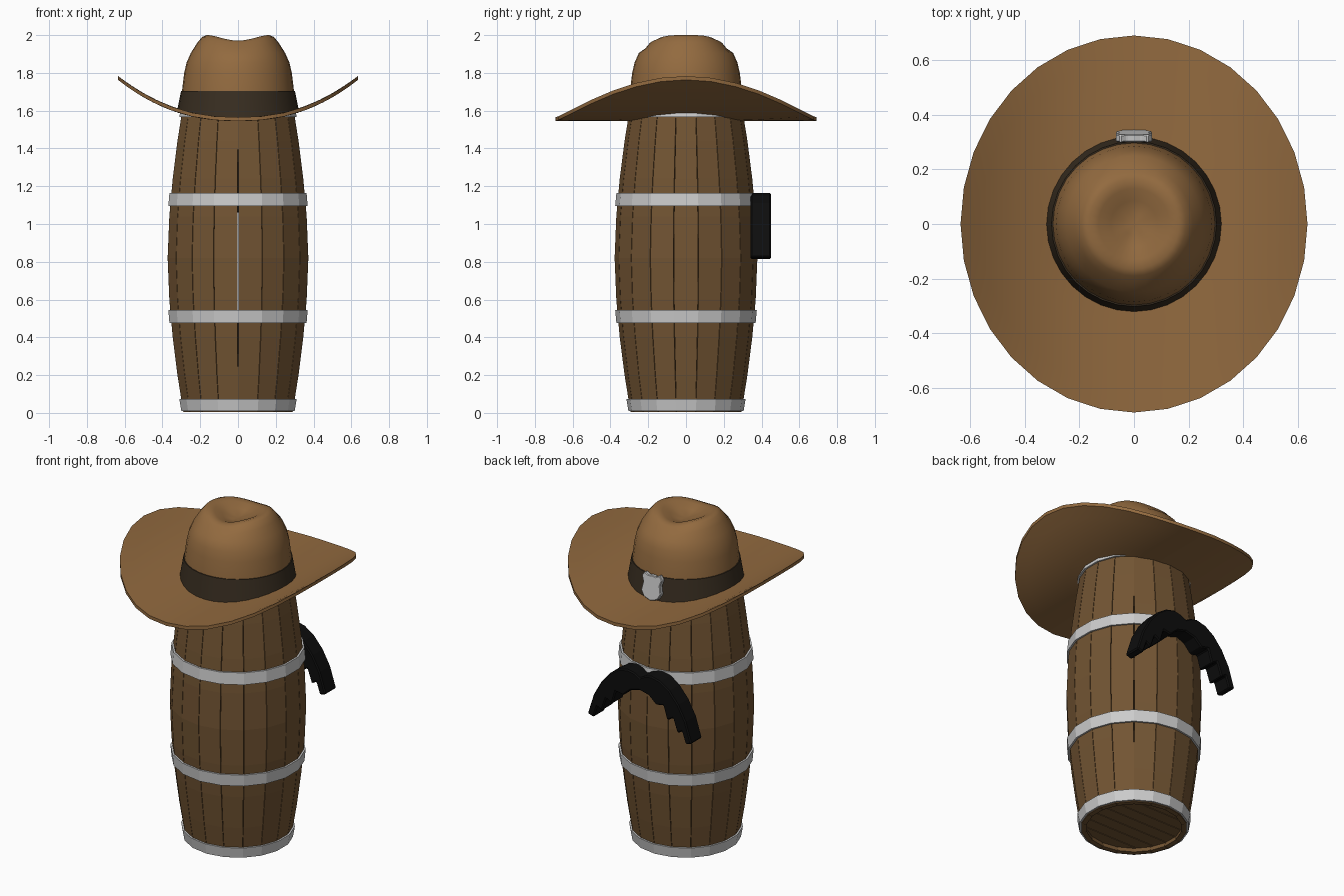
import bpy, bmesh, math
from math import sin, cos, pi, radians

if "Cube" in bpy.data.objects:
    bpy.data.objects.remove(bpy.data.objects["Cube"])

def material(name, rgb):
    m = bpy.data.materials.new(name)
    m.diffuse_color = (*rgb, 1)
    m.use_nodes = True
    m.node_tree.nodes["Principled BSDF"].inputs["Base Color"].default_value = m.diffuse_color
    return m

WOOD = material("wood", (0.17, 0.09, 0.033))
FELT = material("felt", (0.29, 0.145, 0.05))
DARK = material("dark_band", (0.04, 0.027, 0.015))
BLACK = material("black_hair", (0.004, 0.004, 0.004))

def make(name, verts, faces, mat=None, smooth=None):
    me = bpy.data.meshes.new(name)
    me.from_pydata(verts, [], faces)
    bm = bmesh.new()
    bm.from_mesh(me)
    bmesh.ops.remove_doubles(bm, verts=bm.verts, dist=1e-5)
    bmesh.ops.recalc_face_normals(bm, faces=bm.faces)
    bm.to_mesh(me)
    bm.free()
    ob = bpy.data.objects.new(name, me)
    bpy.context.collection.objects.link(ob)
    if mat:
        me.materials.append(mat)
    if smooth:
        bpy.ops.object.select_all(action='DESELECT')
        ob.select_set(True)
        bpy.context.view_layer.objects.active = ob
        bpy.ops.object.shade_smooth_by_angle(angle=radians(smooth))
    return ob

def lathe(name, rings, n, mat=None, closed=False, smooth=None, point=None):
    """Revolve (r, z) rings; point(r, z, angle) can reshape each vertex."""
    point = point or (lambda r, z, a: (r * cos(a), r * sin(a), z))
    verts = [point(r, z, -pi / 2 + 2 * pi * i / n) for r, z in rings for i in range(n)]
    k = len(rings)
    faces = [(j * n + i, j * n + (i + 1) % n,
              (j + 1) % k * n + (i + 1) % n, (j + 1) % k * n + i)
             for j in range(k if closed else k - 1) for i in range(n)]
    return make(name, verts, faces, mat, smooth)

def extrude(name, outline, y0, y1, mat=None, bevel=0.0):
    """Extrude an x-z outline along y."""
    n = len(outline)
    verts = [(x, y, z) for y in (y0, y1) for x, z in outline]
    faces = [tuple(range(n)), tuple(range(n, 2 * n))]
    faces += [(i, (i + 1) % n, n + (i + 1) % n, n + i) for i in range(n)]
    ob = make(name, verts, faces, mat)
    if bevel:
        b = ob.modifiers.new("bevel", 'BEVEL')
        b.width = bevel
        b.segments = 1
    return ob

def mirrored(half):
    """Mirror an outline that starts and ends on x = 0."""
    return half + [(-x, z) for x, z in half[-2:0:-1]]

# barrel: 18 separate staves
N, MID, TOP = 18, 0.82, 1.64
def barrel_r(z):
    t = abs(z - MID) / MID
    return 0.378 - 0.085 * t ** 1.7

levels = [0.005, 0.2, 0.4, 0.6, MID, 1.04, 1.24, 1.44, TOP - 0.005]
verts, faces = [], []
for s in range(N):
    a0 = -pi / 2 + 2 * pi * s / N + 0.004
    a1 = a0 + 2 * pi / N - 0.008
    base = len(verts)
    for z in levels:
        r = barrel_r(z)
        verts += [(q * cos(a), q * sin(a), z)
                  for q, a in ((r, a0), (r, a1), (r - 0.03, a1), (r - 0.03, a0))]
    for j in range(len(levels) - 1):
        b = base + 4 * j
        faces += [(b + i, b + (i + 1) % 4, b + 4 + (i + 1) % 4, b + 4 + i) for i in range(4)]
    e = len(verts)
    faces += [(base, base + 1, base + 2, base + 3), (e - 4, e - 3, e - 2, e - 1)]
make("barrel_staves", verts, faces, WOOD)

# planked barrel ends
def barrel_end(name, z0, z1, r=0.272, planks=7):
    verts, faces = [], []
    w = 2 * r / planks
    for p in range(planks):
        ya, yb = -r + p * w + 0.002, -r + (p + 1) * w - 0.002
        ys = [ya + (yb - ya) * i / 4 for i in range(5)]
        edge = [(math.sqrt(max(r * r - y * y, 0)), y) for y in ys]
        loop = edge + [(-x, y) for x, y in reversed(edge)]
        n, b = len(loop), len(verts)
        verts += [(x, y, z) for z in (z0, z1) for x, y in loop]
        faces += [tuple(range(b, b + n)), tuple(range(b + n, b + 2 * n))]
        faces += [(b + i, b + (i + 1) % n, b + n + (i + 1) % n, b + n + i) for i in range(n)]
    make(name, verts, faces, WOOD)

barrel_end("barrel_bottom", 0.03, 0.055)
barrel_end("barrel_lid", TOP - 0.055, TOP - 0.03)

# metal hoops
for name, z0, z1 in (("bottom", 0.01, 0.073), ("lower", 0.475, 0.545),
                     ("upper", 1.095, 1.165), ("top", 1.567, 1.63)):
    ra, rb = barrel_r(z0), barrel_r(z1)
    lathe(name + "_hoop", [(ra - 0.005, z0), (ra + 0.01, z0),
                           (rb + 0.01, z1), (rb - 0.005, z1)], N, closed=True)

# hat brim, curled up at the sides
def brim_z(x):
    return 1.565 + 0.62 * abs(x) ** 2.3

def brim_point(t, dz, a):
    x = (0.298 + (0.635 - 0.298) * t) * cos(a)
    y = (0.298 + (0.69 - 0.298) * t) * sin(a)
    return x, y, brim_z(x) + dz

steps = [0, 0.2, 0.4, 0.6, 0.8, 1]
lathe("hat_brim", [(t, 0) for t in steps] + [(t, -0.02) for t in reversed(steps)],
      32, FELT, closed=True, smooth=40, point=brim_point)

# hat crown with a dented top
def crown_point(r, z, a):
    x, y = r * cos(a), r * sin(a)
    if z < 1.6:
        z = brim_z(x) - 0.01
    elif z > 1.94:
        z -= 0.03 * sin(a) ** 4 * min(1, r / 0.17)
    return x, y, z

lathe("hat_crown", [(0.31, 1.56), (0.297, 1.7), (0.285, 1.8), (0.272, 1.855), (0.25, 1.905),
                    (0.215, 1.96), (0.19, 1.99), (0.165, 2.0), (0.13, 1.99),
                    (0.085, 1.965), (0.04, 1.945), (0, 1.94)],
      32, FELT, smooth=60, point=crown_point)

# hat band
lathe("hat_band", [(0.3, 1.56), (0.322, 1.56), (0.302, 1.703), (0.29, 1.703)],
      32, DARK, closed=True, smooth=30, point=crown_point)

# shield badge on the band
shield = mirrored([(0, 0.07), (0.025, 0.066), (0.05, 0.08), (0.068, 0.055), (0.056, 0.02),
                   (0.066, -0.03), (0.045, -0.065), (0, -0.08)])
badge = extrude("hat_badge", shield, -0.014, 0.014, bevel=0.004)
badge.location = (0, 0.322, 1.643)
badge.rotation_euler.x = radians(7)

# drooping moustache
moustache = mirrored([(0, 1.135), (0.035, 1.155), (0.08, 1.165), (0.14, 1.15), (0.2, 1.11),
                      (0.26, 1.04), (0.31, 0.95), (0.35, 0.825), (0.31, 0.812),
                      (0.285, 0.885), (0.255, 0.865), (0.225, 0.95), (0.185, 0.925),
                      (0.16, 1.01), (0.11, 1.0), (0.06, 1.045), (0, 1.06)])
extrude("moustache", moustache, 0.342, 0.45, BLACK, bevel=0.007)
